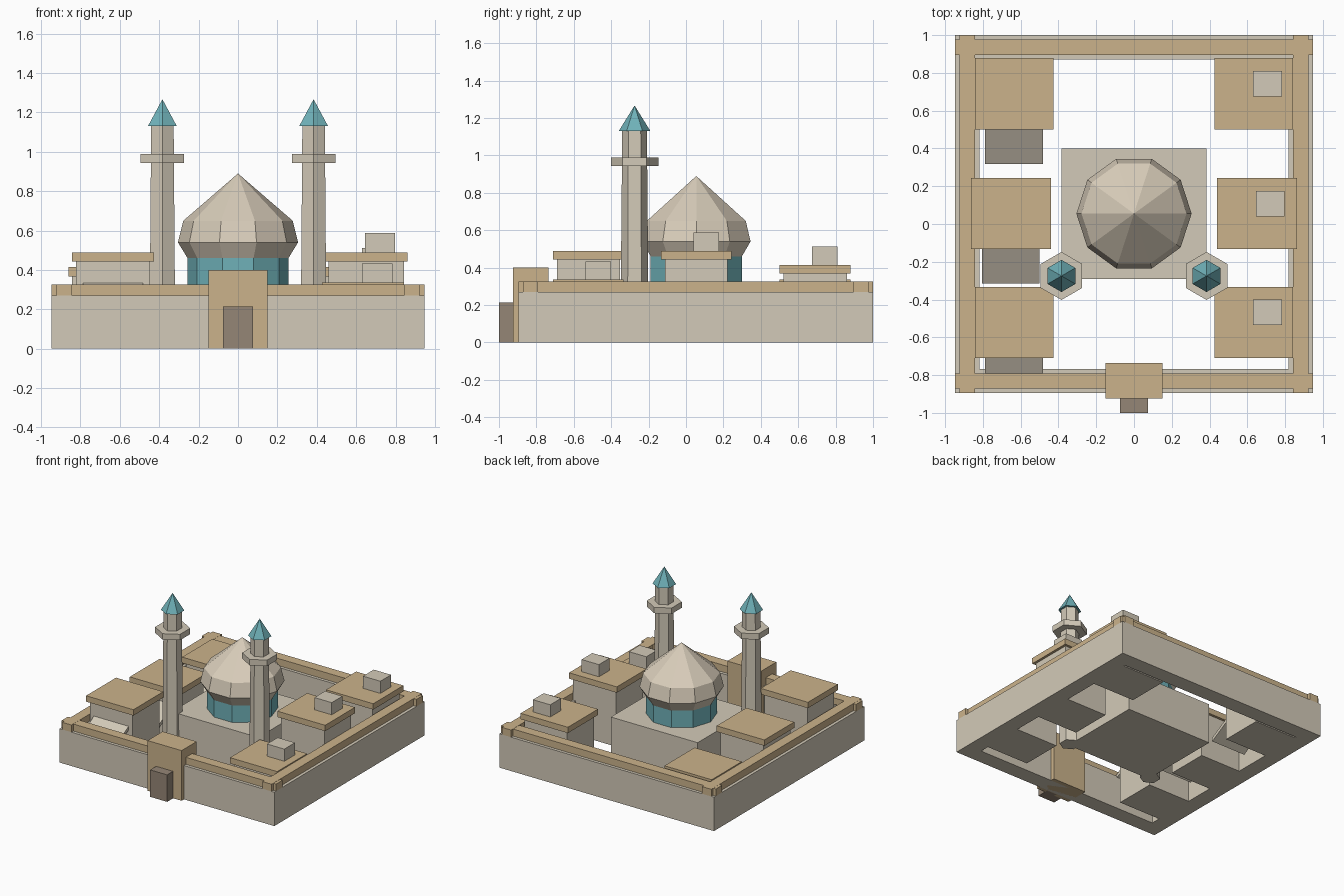
import bpy, bmesh, math
from mathutils import Vector

cube = bpy.data.objects.get("Cube")
if cube:
    bpy.data.objects.remove(cube, do_unlink=True)


def material(name, r, g, b):
    m = bpy.data.materials.new(name)
    m.diffuse_color = (r, g, b, 1)
    m.use_nodes = True
    node = next(n for n in m.node_tree.nodes if n.type == 'BSDF_PRINCIPLED')
    node.inputs["Base Color"].default_value = (r, g, b, 1)
    return m


STONE = material("pale_stone", 0.65, 0.59, 0.48)
DOME = material("warm_dome_stone", 0.69, 0.61, 0.49)
SAND = material("sand_trim", 0.60, 0.45, 0.26)
TEAL = material("teal_tile", 0.16, 0.44, 0.48)
WOOD = material("brown_door", 0.30, 0.24, 0.18)


def finish(name, bm, mat):
    bmesh.ops.recalc_face_normals(bm, faces=bm.faces)
    mesh = bpy.data.meshes.new(name)
    bm.to_mesh(mesh)
    bm.free()
    mesh.materials.append(mat)
    obj = bpy.data.objects.new(name, mesh)
    bpy.context.collection.objects.link(obj)
    return obj


def box(name, xs, ys, zs, mat):
    """Box from its x, y and z ranges."""
    bm = bmesh.new()
    bmesh.ops.create_cube(bm, size=1)
    for v in bm.verts:
        v.co = Vector([r[0] if c < 0 else r[1] for c, r in zip(v.co, (xs, ys, zs))])
    return finish(name, bm, mat)


def lathe(name, centre, profile, sides, mat, turn=0.0):
    """Faceted solid from (radius, height) rings; a zero radius closes to a point."""
    bm = bmesh.new()
    rings = []
    for r, z in profile:
        count = sides if r else 1
        angles = [turn + math.tau * i / sides for i in range(count)]
        rings.append([bm.verts.new((centre[0] + r * math.cos(a),
                                    centre[1] + r * math.sin(a), z)) for a in angles])
    for low, high in zip(rings, rings[1:]):
        for i in range(sides):
            j = (i + 1) % sides
            top = [high[j], high[i]] if len(high) > 1 else high
            bm.faces.new([low[i], low[j]] + top)
    for ring in (rings[0], rings[-1]):
        if len(ring) > 1:
            bm.faces.new(ring)
    return finish(name, bm, mat)


# Outer walls, open courtyard inside
X, FRONT, BACK, THICK, WALL_TOP = 0.947, -0.895, 1.0, 0.128, 0.27
box("front_wall", (-X, X), (FRONT, FRONT + THICK), (0, WALL_TOP), STONE)
box("back_wall", (-X, X), (BACK - THICK, BACK), (0, WALL_TOP), STONE)

# Wall caps, crossing at the corners
IN, OUT, CAP_TOP = 0.104, 0.024, 0.326
box("front_cap", (-X, X), (FRONT + OUT, FRONT + IN), (WALL_TOP, CAP_TOP), SAND)
box("back_cap", (-X, X), (BACK - IN, BACK - OUT), (WALL_TOP, CAP_TOP), SAND)
for side, s in (("left", 1), ("right", -1)):
    box(side + "_wall", sorted((s * X, s * (X - THICK))),
        (FRONT + THICK, BACK - THICK), (0, WALL_TOP), STONE)
    box(side + "_cap", sorted((s * (X - OUT), s * (X - IN))),
        (FRONT, BACK), (WALL_TOP, CAP_TOP + 0.001), SAND)

# Gatehouse and door
box("gatehouse", (-0.15, 0.15), (-0.925, -0.735), (0, 0.4), SAND)
box("gate_door", (-0.075, 0.075), (-1, -0.9), (0, 0.215), WOOD)

# Central hall with drum and dome
HALL = (0, 0.055)
box("hall", (-0.383, 0.383), (-0.29, 0.4), (0, 0.325), STONE)
lathe("drum", HALL, [(0.256, 0.32), (0.256, 0.47)], 10, TEAL)
lathe("dome", HALL, [(0.256, 0.46), (0.305, 0.54), (0.278, 0.65), (0, 0.89)], 10, DOME)

# Pair of minarets
for side, s in (("left", 1), ("right", -1)):
    at, turn = (s * 0.384, -0.275), math.pi / 6
    lathe(side + "_minaret_shaft", at, [(0.076, 0), (0.066, 1.13)], 6, STONE, turn)
    lathe(side + "_minaret_gallery", at, [(0.127, 0.943), (0.127, 0.99)], 6, STONE, turn)
    lathe(side + "_minaret_spire", at, [(0.085, 1.13), (0, 1.267)], 6, TEAL, turn)

# Side houses: row, inner x, outer x, y range, left roof height, right roof height
rows = [("back", 0.426, 0.843, (0.5, 0.88), 0.415, 0.336),
        ("middle", 0.44, 0.862, (-0.133, 0.243), 0.49, 0.415),
        ("front", 0.426, 0.843, (-0.71, -0.333), 0.336, 0.49)]
SLAB, INSET = 0.047, 0.02
for row, x0, x1, (y0, y1), left_top, right_top in rows:
    for side, s, top in (("left", 1, left_top), ("right", -1, right_top)):
        name = f"{row}_{side}_house"
        box(name, sorted((s * (x0 + INSET), s * (x1 - INSET))),
            (y0 + INSET, y1 - INSET), (0, top - SLAB), STONE)
        box(name + "_roof", sorted((s * x0, s * x1)), (y0, y1), (top - SLAB, top), SAND)
        if s > 0:
            # Rooftop hut
            xh, yh = x0 + 0.205, y0 + 0.174
            box(name + "_roof_hut", (xh, xh + 0.153), (yh, yh + 0.135),
                (top, top + 0.097), STONE)
        else:
            # Sloping awning on the front side
            mid = -(x0 + x1) / 2 - 0.001
            awning = box(name + "_awning", (mid - 0.153, mid + 0.153),
                         (y0 - 0.183, y0 + INSET), (-0.03, 0), STONE)
            for v in awning.data.vertices:
                v.co.z += top * 0.66 + (v.co.y - y0) * 0.58
